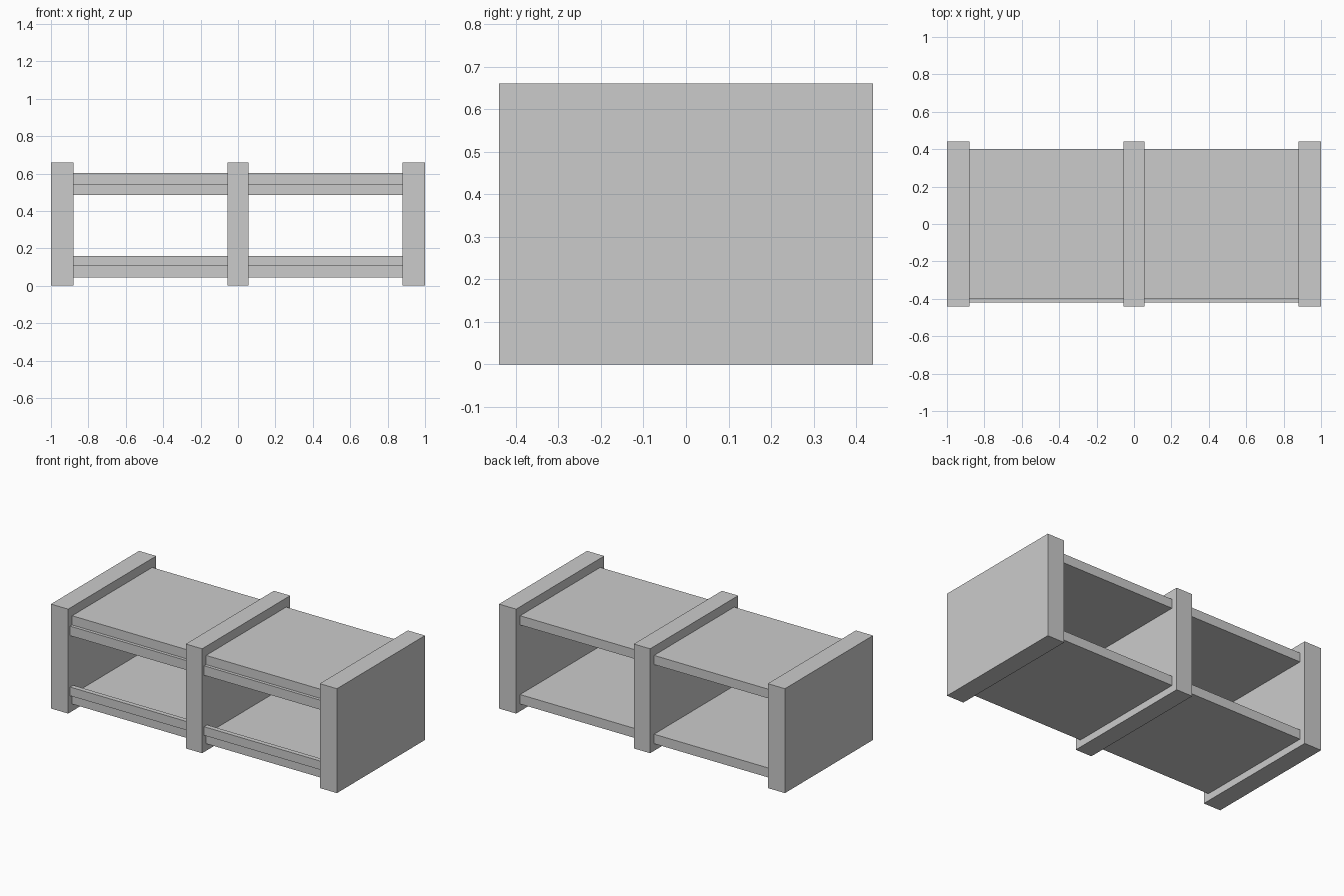
import bpy
import bmesh

if "Cube" in bpy.data.objects:
    bpy.data.objects.remove(bpy.data.objects["Cube"])


def box(name, x, y, z):
    """Axis-aligned box from (min, max) ranges."""
    bm = bmesh.new()
    bmesh.ops.create_cube(bm, size=1)
    for v in bm.verts:
        v.co = [r[0] if c < 0 else r[1] for c, r in zip(v.co, (x, y, z))]
    mesh = bpy.data.meshes.new(name)
    bm.to_mesh(mesh)
    bm.free()
    obj = bpy.data.objects.new(name, mesh)
    bpy.context.collection.objects.link(obj)
    return obj


HEIGHT = 0.66
DEPTH = (-0.44, 0.44)

# Upright panels
box("left_panel", (-1, -0.88), DEPTH, (0, HEIGHT))
box("middle_panel", (-0.057, 0.057), DEPTH, (0, HEIGHT))
box("right_panel", (0.88, 1), DEPTH, (0, HEIGHT))

# Shelves and front rails in each bay
for side, bay in (("left", (-0.88, -0.057)), ("right", (0.057, 0.88))):
    shelf_y, rail_y = (-0.4, 0.4), (-0.42, -0.39)
    box(side + "_top_shelf", bay, shelf_y, (0.545, 0.603))
    box(side + "_top_rail", bay, rail_y, (0.485, 0.545))
    box(side + "_bottom_shelf", bay, shelf_y, (0.045, 0.105))
    box(side + "_bottom_rail", bay, rail_y, (0.105, 0.16))
